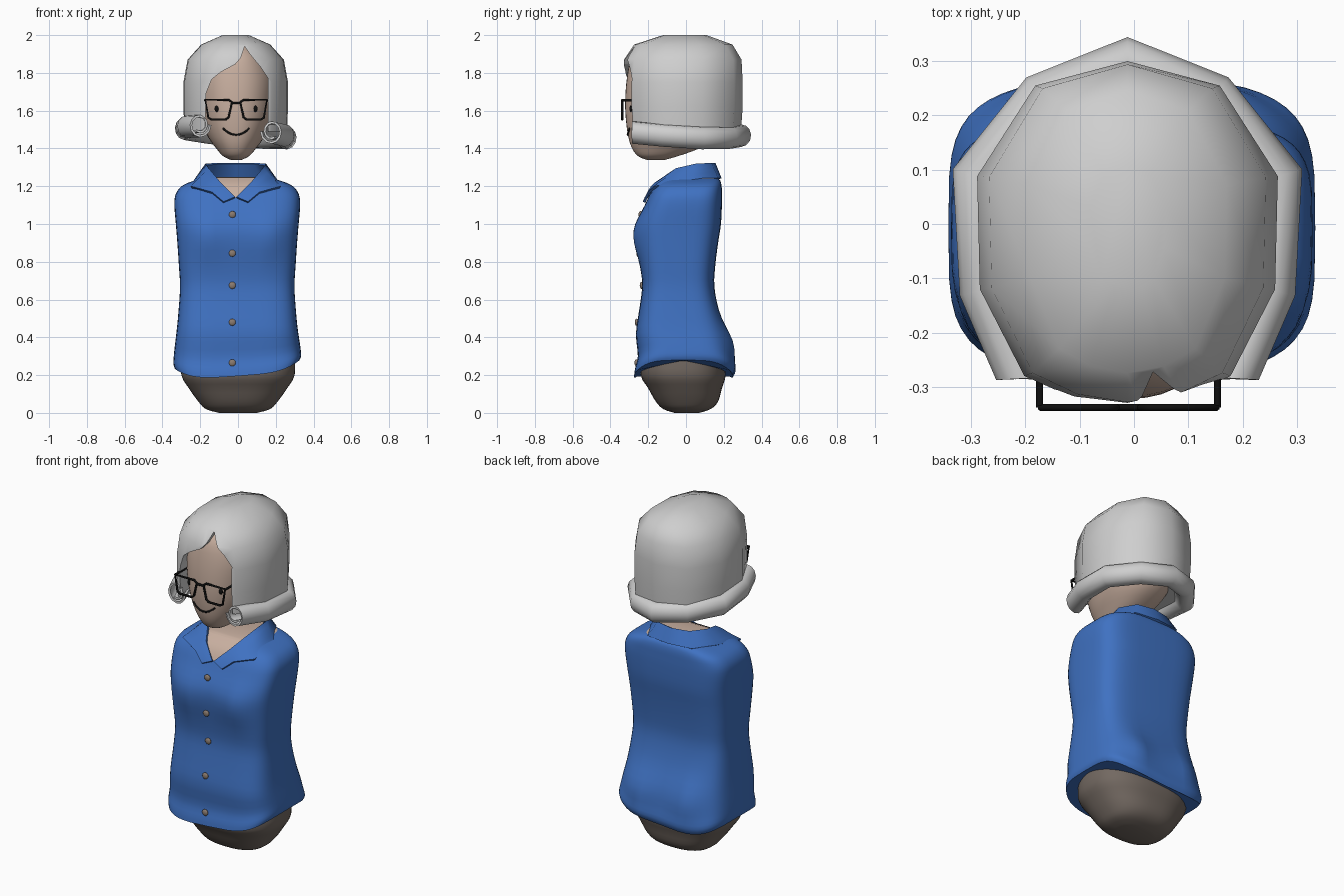
import bpy, bmesh
from math import cos, sin, pi, exp, radians
from mathutils import Vector

if "Cube" in bpy.data.objects:
    bpy.data.objects.remove(bpy.data.objects["Cube"])


def material(name, r, g, b):
    m = bpy.data.materials.new(name)
    m.use_nodes = True
    m.diffuse_color = (r, g, b, 1)
    bsdf = m.node_tree.nodes["Principled BSDF"]
    bsdf.inputs["Base Color"].default_value = (r, g, b, 1)
    bsdf.inputs["Roughness"].default_value = 0.7
    return m


BLUE = material("shirt blue", .05, .167, .54)
SKIN = material("skin", .58, .43, .35)
GREY = material("silver hair", .62, .62, .62)
BROWN = material("skirt brown", .17, .14, .12)
TAN = material("button tan", .26, .2, .16)
BLACK = material("black", .005, .005, .005)


def activate(obj):
    bpy.ops.object.select_all(action='DESELECT')
    obj.select_set(True)
    bpy.context.view_layer.objects.active = obj


def smooth(obj, angle=50):
    activate(obj)
    bpy.ops.object.shade_smooth_by_angle(angle=radians(angle))


def grid(name, rows, mat, closed=False):
    """Skin rows of points with quads; closed rows become a capped solid."""
    bm = bmesh.new()
    vs = [[bm.verts.new(p) for p in row] for row in rows]
    n = len(rows[0])
    for a, b in zip(vs, vs[1:]):
        for i in range(n if closed else n - 1):
            j = (i + 1) % n
            bm.faces.new((a[i], a[j], b[j], b[i]))
    if closed:
        bm.faces.new(vs[0][::-1])
        bm.faces.new(vs[-1])
    bmesh.ops.recalc_face_normals(bm, faces=bm.faces)
    me = bpy.data.meshes.new(name)
    bm.to_mesh(me)
    bm.free()
    obj = bpy.data.objects.new(name, me)
    bpy.context.collection.objects.link(obj)
    me.materials.append(mat)
    return obj


def solidify(obj, thickness):
    mod = obj.modifiers.new("thickness", 'SOLIDIFY')
    mod.thickness, mod.offset = thickness, 0
    activate(obj)
    bpy.ops.object.modifier_apply(modifier=mod.name)


def refine(rows, steps):
    """Catmull-Rom interpolation between profile rows."""
    ext = [rows[0]] + rows + [rows[-1]]
    out = []
    for a, b, c, d in zip(ext, ext[1:], ext[2:], ext[3:]):
        for s in range(steps):
            t = s / steps
            out.append([q + .5 * t * (r - p + t * (2*p - 5*q + 4*r - e + t * (3*(q - r) + e - p)))
                        for p, q, r, e in zip(a, b, c, d)])
    return out + [rows[-1]]


def power(v, e):
    return (1 if v >= 0 else -1) * abs(v) ** e


def body(name, profile, mat, cx, n, shape=None, sides=48):
    """Loft of rounded sections given as (height, half width, front, back)."""
    rows = []
    for z, w, front, back in refine(profile, 3):
        row = []
        for i in range(sides):
            a = 2 * pi * i / sides
            x = cx + w * power(cos(a), 2 / n)
            y = (front + back) / 2 + (back - front) / 2 * power(sin(a), 2 / n)
            row.append(shape(x, y, z, a) if shape else (x, y, z))
        rows.append(row)
    obj = grid(name, rows, mat, True)
    smooth(obj)
    return obj


def front_y(obj, x, z, default=0):
    hit, loc, _, _ = obj.ray_cast(Vector((x, -2, z)), Vector((0, 1, 0)))
    return loc.y if hit else default


def wire(name, paths, radius, mat):
    cu = bpy.data.curves.new(name, 'CURVE')
    cu.dimensions = '3D'
    cu.bevel_depth, cu.bevel_resolution, cu.use_fill_caps = radius, 1, True
    for pts, cyclic in paths:
        sp = cu.splines.new('POLY')
        sp.points.add(len(pts) - 1)
        sp.use_cyclic_u = cyclic
        for p, co in zip(sp.points, pts):
            p.co = (*co, 1)
    cu.materials.append(mat)
    obj = bpy.data.objects.new(name, cu)
    bpy.context.collection.objects.link(obj)
    activate(obj)
    bpy.ops.object.convert(target='MESH')


def bead(name, x, y, z, size, mat):
    bpy.ops.mesh.primitive_uv_sphere_add(segments=10, ring_count=6, location=(x, y, z))
    obj = bpy.context.object
    obj.name, obj.scale = name, size
    obj.data.materials.append(mat)
    smooth(obj)


# Skirt
body("skirt", [(0, .1, -.06, .07), (.02, .17, -.12, .13), (.06, .21, -.16, .17), (.13, .26, -.2, .19),
               (.2, .3, -.24, .21), (.3, .3, -.23, .2)], BROWN, 0, 2.5)


# Shirt with bust, seat and a hem that rises at the sides
def shirt_shape(x, y, z, a):
    def bump(height, spread):
        return exp(-((abs(x) - .15) / .1) ** 2 - ((z - height) / spread) ** 2)
    if y < 0:
        y -= .03 * bump(.93, .12)
    else:
        y += .035 * bump(.36, .11)
    hem = max(0, 1 - (z - .2) / .25)
    return x, y, z + hem * (.06 * cos(a) ** 2 + .07 * x)


shirt = body("shirt", [(.195, .33, -.275, .245), (.23, .338, -.27, .255), (.3, .334, -.255, .235),
                       (.42, .322, -.265, .208), (.55, .31, -.247, .172), (.67, .303, -.232, .15),
                       (.78, .309, -.24, .155), (.9, .317, -.25, .17), (1, .325, -.25, .185),
                       (1.1, .333, -.215, .19), (1.16, .325, -.19, .19), (1.205, .288, -.16, .188),
                       (1.235, .21, -.12, .178), (1.25, .14, -.085, .15)], BLUE, -.004, 4, shirt_shape)
# Bare neck at the top of the shirt
shirt.data.materials.append(SKIN)
for f in shirt.data.polygons:
    if f.center.z > 1.241:
        f.material_index = 1
bpy.context.view_layer.update()

# Bare V below the neck
vee = []
for k in range(8):
    z = 1.14 + .015 * k
    vee.append([(-.012 + u / 4 * (z - 1.13) * .95, 0, z) for u in range(-4, 5)])
vee = [[(x, front_y(shirt, x, min(z, 1.243), -.1) - .004, z) for x, y, z in row] for row in vee]
smooth(grid("neck_vee", vee, SKIN))

# Collar: standing at the back, folding into pointed flaps in front
inner = [(.005, -.205, 1.14), (.08, -.16, 1.215), (.14, -.05, 1.29), (.155, .05, 1.315), (.1, .13, 1.32), (0, .15, 1.32)]
outer = [(.065, -.22, 1.115), (.125, -.2, 1.165), (.235, -.13, 1.195), (.215, .03, 1.23), (.14, .165, 1.24), (0, .182, 1.24)]


def both_sides(half):
    return [(-x, y, z) for x, y, z in half] + half[-2::-1]


collar_rows = []
for t in (0, .25, .5, .75, 1):
    row = []
    for p, q in zip(both_sides(inner), both_sides(outer)):
        x, y, z = Vector(p).lerp(Vector(q), t)
        if y < -.07:
            surface = front_y(shirt, x - .012, z, y) - .012
            y = surface if t > .5 else min(y, surface)
        row.append((x - .012, y, z))
    collar_rows.append(row)
collar = grid("collar", collar_rows, BLUE)
solidify(collar, .014)
smooth(collar, 60)

# Buttons
for i, z in enumerate((1.05, .845, .675, .48, .265)):
    bead(f"button_{i + 1}", -.03, front_y(shirt, -.03, z, -.25) - .003, z, (.019, .01, .019), TAN)

# Head
CX = -.01
head = body("head", [(1.34, .03, -.21, -.11), (1.36, .07, -.255, -.04), (1.4, .105, -.285, .07),
                     (1.46, .148, -.305, .17), (1.55, .185, -.318, .22), (1.65, .2, -.322, .22),
                     (1.78, .2, -.312, .2), (1.89, .15, -.285, .15), (1.96, .07, -.21, .05)], SKIN, CX, 2.25)
bpy.context.view_layer.update()

# Eyes and mouth
for side, s in (("right", -1), ("left", 1)):
    x = CX + s * .102
    bead(side + "_eye", x, front_y(head, x, 1.61, -.3), 1.61, (.013, .008, .017), BLACK)
smile = []
for k in range(-5, 6):
    x, z = CX + .014 * k, 1.472 + .035 * (k / 5) ** 2
    smile.append((x, front_y(head, x, z, -.3) - .002, z))
wire("mouth", [(smile, False)], .0055, BLACK)

# Glasses
frames = []
for s in (-1, 1):
    lens = [(.163, 1.657), (.147, 1.563), (.13, 1.553), (.055, 1.553), (.04, 1.565), (.022, 1.645), (.04, 1.657)]
    frames.append(([(CX + s * x, -.338, z) for x, z in lens], True))
    frames.append(([(CX + s * .164, y, 1.655) for y in (-.338, -.2)], False))
frames.append(([(CX + x, -.338, 1.64) for x in (-.022, .022)], False))
wire("glasses", frames, .0065, BLACK)

# Hair cap with an off-centre parting
half = [(0, -.335), (.1, -.32), (.19, -.28), (.272, -.12), (.277, .088), (.17, .255), (0, .3)]
outline = half + [(-x, y) for x, y in half[-2:0:-1]]
levels = [(1.49, .98, .97), (1.62, 1, 1), (1.75, 1, 1), (1.87, .92, .98), (1.95, .66, .82), (2, .25, .36)]
hair = grid("hair", [[(x * sx - .012, y * sy, z) for x, y in outline] for z, sx, sy in levels], GREY, True)
opening = [(.035, 1.94), (.015, 1.88), (-.015, 1.845), (-.09, 1.805), (-.14, 1.765), (-.17, 1.69), (-.178, 1.4),
           (.16, 1.4), (.16, 1.77), (.12, 1.83), (.07, 1.89)]
cutter = grid("face_cutter", [[(x, y, z) for x, z in opening] for y in (-1, -.06)], GREY, True)
cutter.hide_render = True
cut = hair.modifiers.new("face opening", 'BOOLEAN')
cut.operation, cut.solver, cut.object = 'DIFFERENCE', 'EXACT', cutter
activate(hair)
bpy.ops.object.modifier_apply(modifier=cut.name)
bpy.data.objects.remove(cutter)
smooth(hair, 62)

# Rolled curl around the hem of the hair
half = [(-.19, -.285), (-.258, -.12), (-.272, .085), (-.155, .228), (0, .292)]
path = [Vector(p) for p in half + [(-x, y) for x, y in half[-2::-1]]]
curl_rows = []
for i, p in enumerate(path):
    if i in (0, len(path) - 1):
        out = Vector((-1 if i == 0 else 1, 0))
    else:
        d = (path[i + 1] - path[i]).normalized() + (path[i] - path[i - 1]).normalized()
        out = Vector((-d.y, d.x)).normalized()
    mid = 1.49 - .09 * p.x - .06 * p.y
    row = []
    for k in range(17):
        a, r = pi + k * pi / 6, .056 - .0016 * k
        c = p + out * r * cos(a)
        row.append((c.x - .012, c.y, mid + 1.15 * r * sin(a)))
    curl_rows.append(row)
curl = grid("hair_curl", curl_rows, GREY)
solidify(curl, .012)
smooth(curl, 60)
